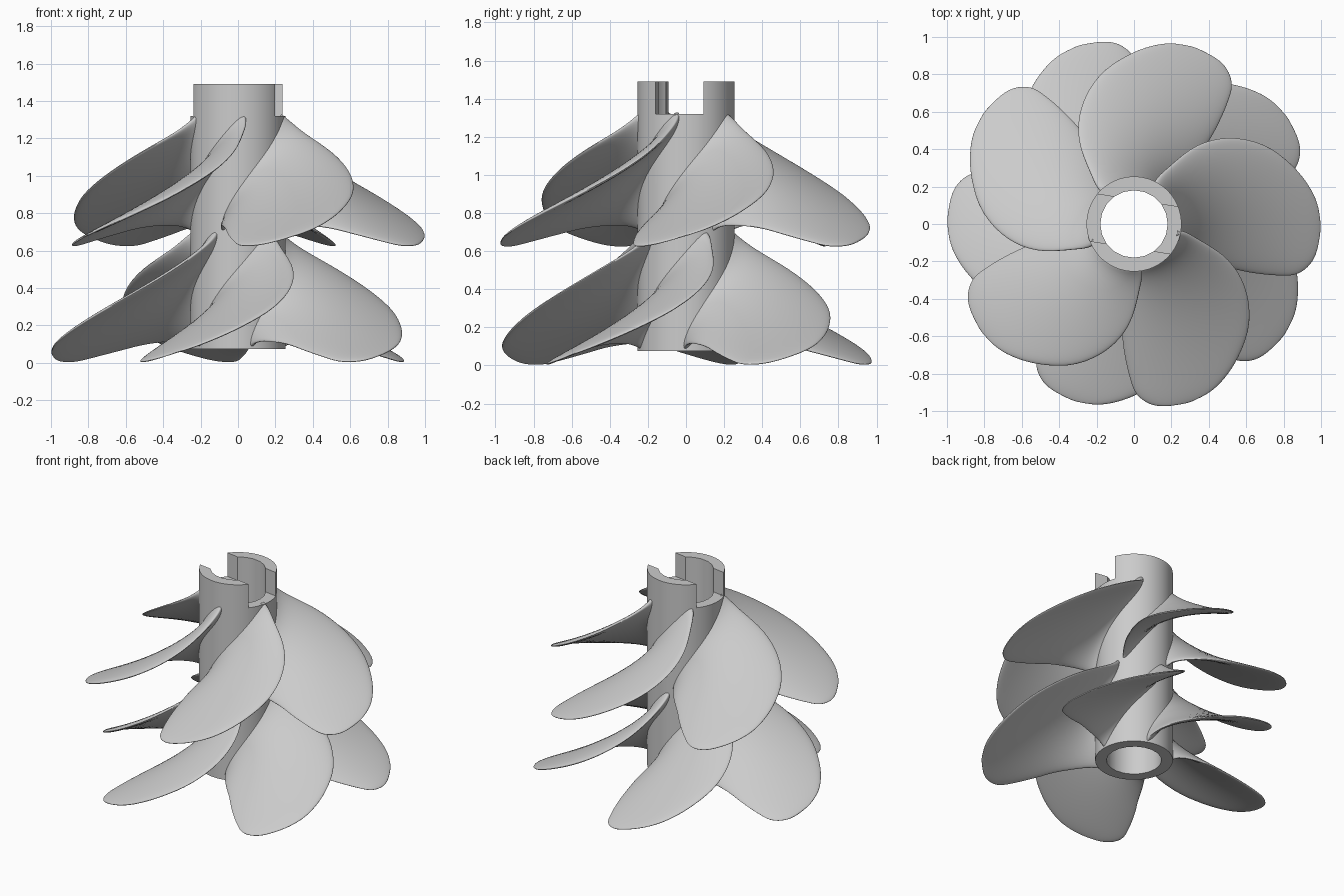
import bpy, bmesh, math
from mathutils import Vector

old = bpy.data.objects.get("Cube")
if old:
    bpy.data.objects.remove(old, do_unlink=True)

grey = bpy.data.materials.new("light_grey")
grey.use_nodes = True
grey.diffuse_color = (0.6, 0.6, 0.6, 1)
grey.node_tree.nodes["Principled BSDF"].inputs["Base Color"].default_value = (0.6, 0.6, 0.6, 1)

# Blade planform: radius, angle of the high edge, angle of the low edge (degrees)
PLAN = [Vector(p) for p in (
    (0.235, 57, -47), (0.28, 56, -44), (0.37, 51, -39), (0.54, 44, -32.5),
    (0.68, 35.5, -29.5), (0.81, 24.5, -26.8), (0.90, 13.5, -24.5),
    (0.955, 5.5, -21), (0.985, -0.5, -16.5), (0.998, -7, -9))]
PITCH, RAKE, BASE = 0.00512, -0.387, 1.105
TIER_DROP, TIER_TURN = 0.62, 36


def finish(obj, angle):
    obj.data.materials.append(grey)
    bpy.ops.object.select_all(action='DESELECT')
    obj.select_set(True)
    bpy.context.view_layer.objects.active = obj
    bpy.ops.object.shade_smooth_by_angle(angle=math.radians(angle))


def smooth_rows(points, steps):
    """Catmull-Rom interpolation through the planform stations."""
    pts = [2 * points[0] - points[1]] + points + [2 * points[-1] - points[-2]]
    rows = []
    for a, b, c, d in zip(pts, pts[1:], pts[2:], pts[3:]):
        for i in range(steps):
            t = i / steps
            rows.append(0.5 * (2 * b + (c - a) * t + (2 * a - 5 * b + 4 * c - d) * t * t
                               + (3 * b - a - 3 * c + d) * t ** 3))
    return rows + [points[-1]]


def blade_mesh():
    """Raked helical blade with a thin rounded section, open where it enters the hub."""
    bm = bmesh.new()
    chord = 28
    rows = smooth_rows(PLAN, 4)
    for side in (1, -1):
        grid = []
        for n, (r, high, low) in enumerate(rows):
            root = math.exp(-max(r - 0.25, 0) / 0.04)
            half = 0.013 + 0.014 * (1 - r) + 0.02 * root
            half *= math.sqrt(1 + (math.degrees(PITCH) / r) ** 2)
            half *= math.sqrt(max(0, 1 - r ** 20))
            line = []
            for i in range(chord + 1):
                u = math.sin(math.pi * (i / chord - 0.5))
                deg = (high + low) / 2 + u * (high - low) / 2
                a = math.radians(deg)
                lift = 0 if n == len(rows) - 1 else half * math.sqrt(max(0, 1 - u ** 6))
                droop = 0.05 * math.exp((0.25 - r) / 0.15) * max(0, -u) ** 2
                z = BASE + PITCH * deg + RAKE * r - droop + side * lift
                line.append(bm.verts.new((r * math.cos(a), r * math.sin(a), z)))
            grid.append(line)
        for p, q in zip(grid, grid[1:]):
            for i in range(chord):
                bm.faces.new((p[i], q[i], q[i + 1], p[i + 1]))
    bmesh.ops.remove_doubles(bm, verts=bm.verts, dist=0.0002)
    bmesh.ops.recalc_face_normals(bm, faces=bm.faces)
    mesh = bpy.data.meshes.new("blade")
    bm.to_mesh(mesh)
    bm.free()
    return mesh


# Two tiers of five blades sharing one mesh
mesh = blade_mesh()
for tier, label in enumerate(("upper", "lower")):
    for k in range(5):
        blade = bpy.data.objects.new(f"{label}_blade_{k + 1}", mesh)
        bpy.context.collection.objects.link(blade)
        blade.location.z = -TIER_DROP * tier
        blade.rotation_euler.z = math.radians(7 + 72 * k + TIER_TURN * tier)
        if tier == k == 0:
            finish(blade, 50)

# Hub tube
bpy.ops.mesh.primitive_cylinder_add(vertices=72, radius=0.254, depth=1.415, location=(0, 0, 0.7825))
hub = bpy.context.object
hub.name = "hub"

# Cutters for the bore and the cross slot at the top
bpy.ops.mesh.primitive_cylinder_add(vertices=20, radius=0.18, depth=3, location=(0, 0, 0.78))
bore = bpy.context.object
bore.name = "bore_cutter"
bpy.ops.mesh.primitive_cube_add(size=1, location=(0, 0, 1.52), rotation=(0, 0, math.radians(-9)))
slot = bpy.context.object
slot.name = "slot_cutter"
slot.scale = (1, 0.254, 0.4)

for cutter in (bore, slot):
    cutter.hide_render = True
    cut = hub.modifiers.new(cutter.name, 'BOOLEAN')
    cut.operation = 'DIFFERENCE'
    cut.solver = 'EXACT'
    cut.object = cutter
    bpy.context.view_layer.objects.active = hub
    bpy.ops.object.modifier_apply(modifier=cut.name)
    bpy.data.objects.remove(cutter, do_unlink=True)
finish(hub, 30)
